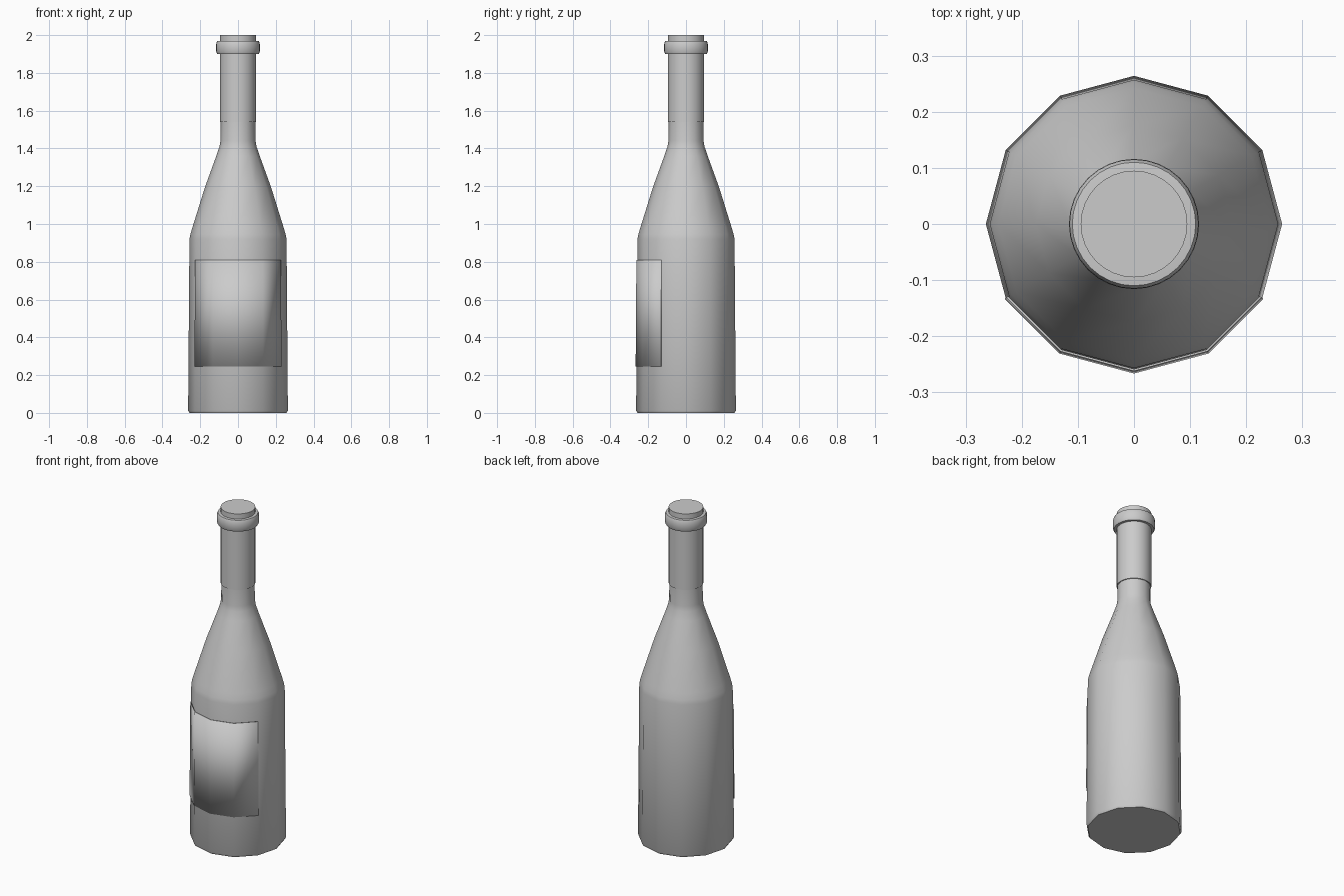
import bpy, bmesh
from math import radians, cos, sin

if "Cube" in bpy.data.objects:
    bpy.data.objects.remove(bpy.data.objects["Cube"])


def lathe(name, profile, sides, start=0, sweep=360, angle=40):
    """Revolve (radius, z) points about z, capping a full turn at both ends."""
    bm = bmesh.new()
    full = sweep == 360
    count = sides if full else sides + 1
    rings = []
    for r, z in profile:
        angles = [radians(start + sweep * i / sides) for i in range(count)]
        rings.append([bm.verts.new((r * cos(a), r * sin(a), z)) for a in angles])
    for low, high in zip(rings, rings[1:]):
        for i in range(sides):
            j = (i + 1) % count
            bm.faces.new((low[i], low[j], high[j], high[i]))
    if full:
        bm.faces.new(rings[0][::-1])
        bm.faces.new(rings[-1])
    mesh = bpy.data.meshes.new(name)
    bm.to_mesh(mesh)
    bm.free()
    obj = bpy.data.objects.new(name, mesh)
    bpy.context.collection.objects.link(obj)
    bpy.ops.object.select_all(action='DESELECT')
    obj.select_set(True)
    bpy.context.view_layer.objects.active = obj
    bpy.ops.object.shade_smooth_by_angle(angle=radians(angle))
    return obj


# Twelve-sided glass body with sloping shoulder and slim neck
lathe("bottle_body", [
    (0.257, 0), (0.264, 0.012), (0.257, 0.92), (0.252, 0.945), (0.242, 0.98),
    (0.175, 1.195), (0.115, 1.36), (0.098, 1.41), (0.093, 1.44), (0.091, 1.56)], 12)

# Foil sleeve around the neck up to the flat top
lathe("neck_foil", [(0.095, 1.54), (0.095, 2.0)], 32)

# Rounded lip ring below the top
lathe("lip_ring", [
    (0.09, 1.90), (0.110, 1.90), (0.115, 1.91), (0.116, 1.935),
    (0.115, 1.957), (0.110, 1.968), (0.09, 1.97)], 32)

# Label wrapped over the four front facets
label = lathe("front_label", [(0.2645, 0.245), (0.2605, 0.81)], 4, start=210, sweep=120)
solid = label.modifiers.new("paper_thickness", 'SOLIDIFY')
solid.thickness = 0.004
solid.offset = 0
